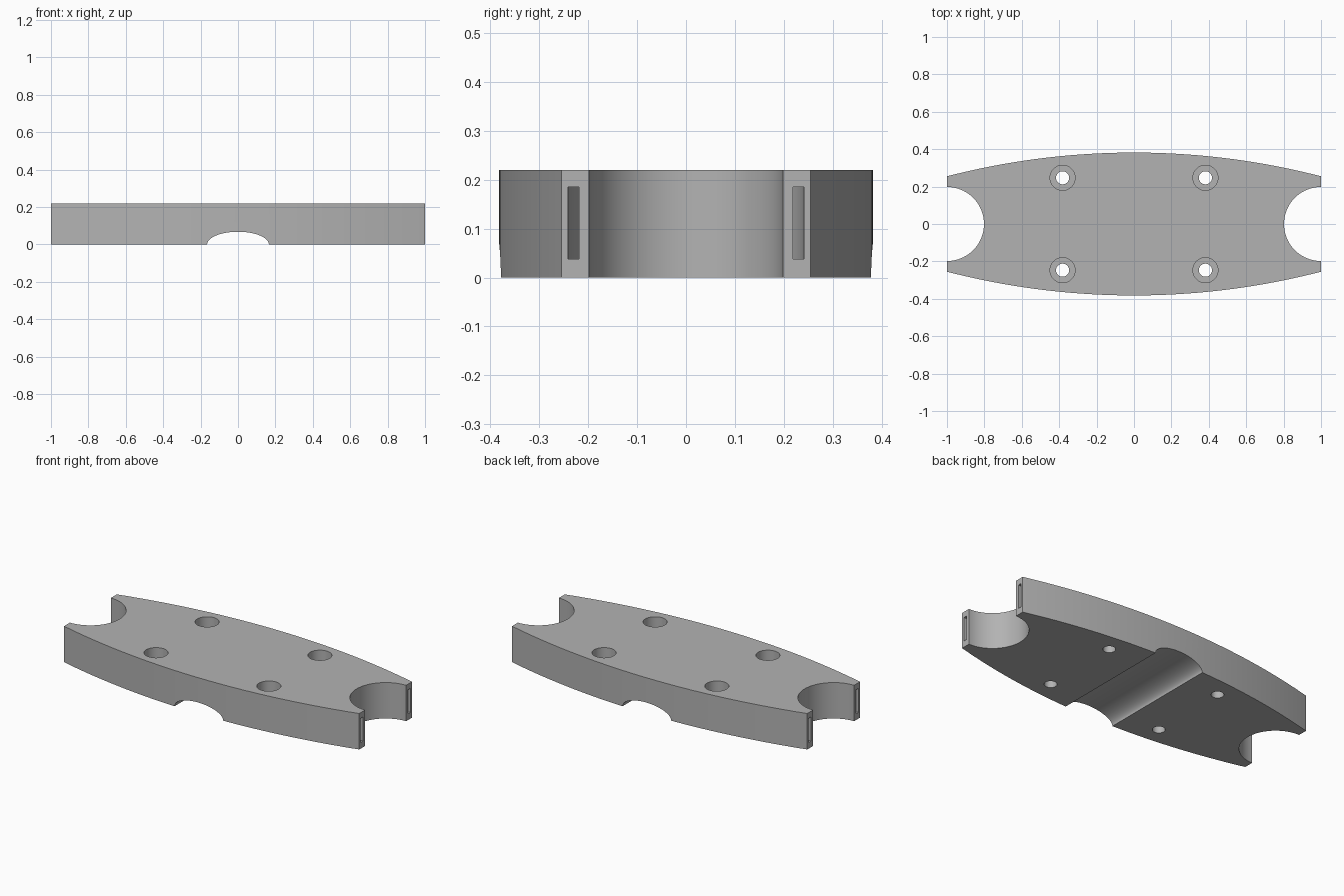
import bpy, bmesh
from math import sin, cos, pi, asin, sqrt
from mathutils import Matrix

cube = bpy.data.objects.get("Cube")
if cube:
    bpy.data.objects.remove(cube, do_unlink=True)

HEIGHT = 0.22
NOTCH = 0.198

grey = bpy.data.materials.new("light grey")
grey.use_nodes = True
colour = (0.45, 0.45, 0.45, 1)
grey.diffuse_color = colour
grey.node_tree.nodes["Principled BSDF"].inputs["Base Color"].default_value = colour


def prism(name, outline, z0, z1, turn=None):
    """Extrude a closed 2D outline from z0 to z1, optionally turned."""
    bm = bmesh.new()
    face = bm.faces.new([bm.verts.new((x, y, z0)) for x, y in outline])
    top = bmesh.ops.extrude_face_region(bm, geom=[face])["geom"]
    bmesh.ops.translate(bm, vec=(0, 0, z1 - z0),
                        verts=[v for v in top if isinstance(v, bmesh.types.BMVert)])
    if turn:
        bmesh.ops.transform(bm, matrix=turn, verts=bm.verts)
    bmesh.ops.recalc_face_normals(bm, faces=bm.faces)
    mesh = bpy.data.meshes.new(name)
    bm.to_mesh(mesh)
    bm.free()
    mesh.materials.append(grey)
    obj = bpy.data.objects.new(name, mesh)
    bpy.context.collection.objects.link(obj)
    return obj


def arc(cx, cy, rx, ry, start, end, steps):
    angles = [start + (end - start) * i / steps for i in range(steps + 1)]
    return [(cx + rx * cos(a), cy + ry * sin(a)) for a in angles]


def circle(cx, cy, r, steps=48):
    return arc(cx, cy, r, r, 0, 2 * pi, steps)[:-1]


# Plate outline: two shallow bowed sides and a round notch at each end
side_y, end_y = 0.382, 0.255
bow = (1 + (side_y - end_y) ** 2) / (2 * (side_y - end_y))
half = asin(1 / bow)
back = arc(0, side_y - bow, bow, bow, pi / 2 - half, pi / 2 + half, 48)
left_end = arc(-1, 0, NOTCH, NOTCH, pi / 2, -pi / 2, 48)
outline = back + left_end
outline += [(-x, -y) for x, y in outline]
plate = prism("plate", outline, 0, HEIGHT)

cutters = []
# Stepped screw holes
for sx in (-1, 1):
    for sy in (-1, 1):
        x, y = sx * 0.382, sy * 0.247
        cutters.append(prism("screw_hole", circle(x, y, 0.035), -0.1, 0.3))
        cutters.append(prism("screw_head_recess", circle(x, y, 0.067), 0.11, 0.3))

# Curved strap channel around each end notch
for s in (-1, 1):
    ring = arc(s, 0, 0.241, 0.241, -0.6 * pi, 0.6 * pi, 64)
    ring += arc(s, 0, 0.219, 0.219, 0.6 * pi, -0.6 * pi, 64)
    ring = [(s - s * (x - s), y) for x, y in ring]
    cutters.append(prism("strap_channel", ring, 0.038, 0.185))

# Elliptical groove across the underside
groove = arc(0, 0, 0.165, 0.068, 0, pi, 48) + [(-0.165, -0.1), (0.165, -0.1)]
cutters.append(prism("underside_groove", groove, -0.6, 0.6, Matrix.Rotation(pi / 2, 4, "X")))

# Cut everything out of the plate
bpy.ops.object.select_all(action="DESELECT")
bpy.context.view_layer.objects.active = plate
plate.select_set(True)
for cutter in cutters:
    cutter.hide_render = True
    mod = plate.modifiers.new("cut", "BOOLEAN")
    mod.operation = "DIFFERENCE"
    mod.solver = "EXACT"
    mod.object = cutter
    bpy.ops.object.modifier_apply(modifier=mod.name)
    bpy.data.objects.remove(cutter, do_unlink=True)

bpy.ops.object.shade_smooth_by_angle(angle=0.5)
